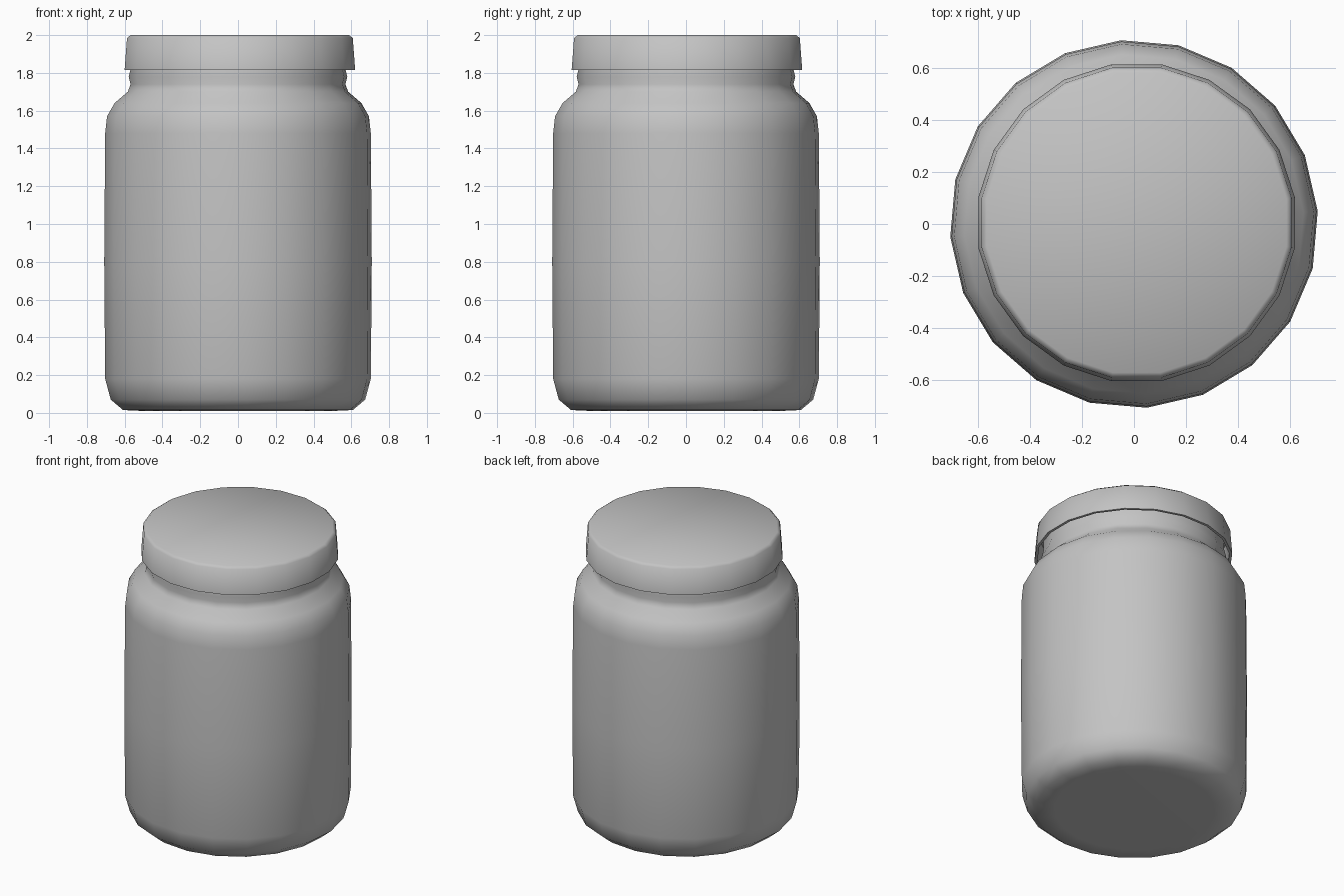
import bpy, bmesh, math

if "Cube" in bpy.data.objects:
    bpy.data.objects.remove(bpy.data.objects["Cube"])

SIDES = 20

grey = bpy.data.materials.new("plain_grey")
grey.diffuse_color = (0.55, 0.55, 0.55, 1)
grey.use_nodes = True
grey.node_tree.nodes["Principled BSDF"].inputs["Base Color"].default_value = grey.diffuse_color


def lathe(name, profile, centre=(0, 0), turn=0.0, angle=50):
    """Revolve (radius, height) points; radius 0 makes a pole."""
    bm = bmesh.new()
    rings = []
    for r, z in profile:
        if r == 0:
            rings.append([bm.verts.new((0, 0, z))])
            continue
        rings.append([bm.verts.new((r * math.cos(a), r * math.sin(a), z))
                      for a in (turn + 2 * math.pi * i / SIDES for i in range(SIDES))])
    for low, high in zip(rings, rings[1:]):
        for i in range(SIDES):
            j = (i + 1) % SIDES
            if len(low) == 1:
                bm.faces.new((low[0], high[j], high[i]))
            elif len(high) == 1:
                bm.faces.new((low[i], low[j], high[0]))
            else:
                bm.faces.new((low[i], low[j], high[j], high[i]))
    bmesh.ops.recalc_face_normals(bm, faces=bm.faces)
    mesh = bpy.data.meshes.new(name)
    bm.to_mesh(mesh)
    bm.free()
    mesh.materials.append(grey)
    obj = bpy.data.objects.new(name, mesh)
    obj.location = (centre[0], centre[1], 0)
    bpy.context.collection.objects.link(obj)
    bpy.ops.object.select_all(action='DESELECT')
    obj.select_set(True)
    bpy.context.view_layer.objects.active = obj
    bpy.ops.object.shade_smooth_by_angle(angle=math.radians(angle))
    return obj


# Jar: rounded foot, straight wall, shoulder, neck, then the thin inner wall
lathe("jar_body", [
    (0, 0.015), (0.50, 0.01), (0.61, 0.015), (0.675, 0.07), (0.705, 0.18),
    (0.71, 0.80), (0.705, 1.48), (0.695, 1.57), (0.655, 1.64),
    (0.585, 1.70), (0.57, 1.74), (0.58, 1.78), (0.57, 1.82), (0.565, 1.95),
    (0.54, 1.95), (0.54, 1.72), (0.63, 1.63), (0.68, 1.50), (0.685, 0.18),
    (0.60, 0.04), (0, 0.04)], turn=math.radians(4), angle=60)

# Lid: flat top with a slightly flared skirt, open underneath
lathe("lid", [
    (0, 2.0), (0.585, 2.0), (0.605, 1.985), (0.618, 1.815),
    (0.60, 1.815), (0.585, 1.97), (0, 1.97)],
    centre=(0.01, 0.005), turn=math.radians(9), angle=60)
